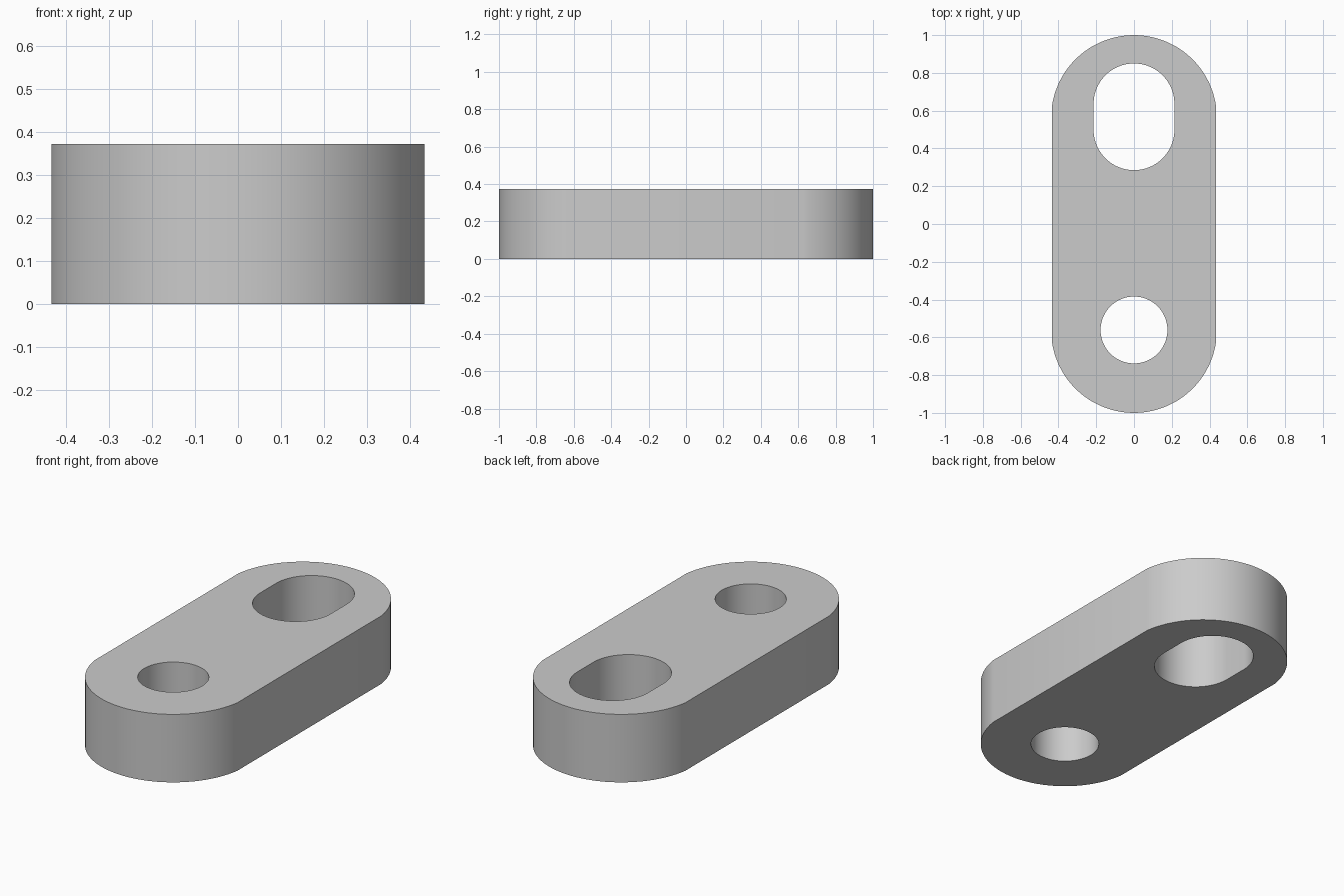
import bpy, bmesh, math

if "Cube" in bpy.data.objects:
    bpy.data.objects.remove(bpy.data.objects["Cube"])

HEIGHT = 0.373
SEGMENTS = 40  # steps per rounded end


def rounded_loop(y_low, y_high, radius, half_width):
    """Closed outline of two arcs joined by straight sides at +-half_width."""
    start = math.acos(half_width / radius)
    points = []
    for centre, turn in ((y_high, 0), (y_low, math.pi)):
        for i in range(SEGMENTS + 1):
            a = turn + start + (math.pi - 2 * start) * i / SEGMENTS
            points.append((radius * math.cos(a), centre + radius * math.sin(a)))
    return points


def circle_loop(y, radius, count=64):
    return [(radius * math.cos(2 * math.pi * i / count),
             y + radius * math.sin(2 * math.pi * i / count)) for i in range(count)]


# Plate outline, elongated slot at the back, round hole at the front
loops = [
    rounded_loop(-0.561, 0.561, 0.439, 0.434),
    rounded_loop(0.499, 0.636, 0.214, 0.214),
    circle_loop(-0.561, 0.177),
]

bm = bmesh.new()
edges = []
for loop in loops:
    verts = [bm.verts.new((x, y, 0)) for x, y in loop]
    edges += [bm.edges.new((v, verts[(i + 1) % len(verts)])) for i, v in enumerate(verts)]
bmesh.ops.triangle_fill(bm, edges=edges, use_beauty=True, use_dissolve=False)

# Thicken the flat plate
result = bmesh.ops.extrude_face_region(bm, geom=bm.faces[:])
top = [g for g in result["geom"] if isinstance(g, bmesh.types.BMVert)]
bmesh.ops.translate(bm, verts=top, vec=(0, 0, HEIGHT))
bmesh.ops.recalc_face_normals(bm, faces=bm.faces[:])

mesh = bpy.data.meshes.new("link_plate")
bm.to_mesh(mesh)
bm.free()
plate = bpy.data.objects.new("link_plate", mesh)
bpy.context.collection.objects.link(plate)

grey = bpy.data.materials.new("light_grey")
grey.diffuse_color = (0.6, 0.6, 0.6, 1)
grey.use_nodes = True
grey.node_tree.nodes["Principled BSDF"].inputs["Base Color"].default_value = grey.diffuse_color
mesh.materials.append(grey)

# Smooth walls with crisp rims
bpy.context.view_layer.objects.active = plate
plate.select_set(True)
bpy.ops.object.shade_smooth_by_angle(angle=math.radians(30))
